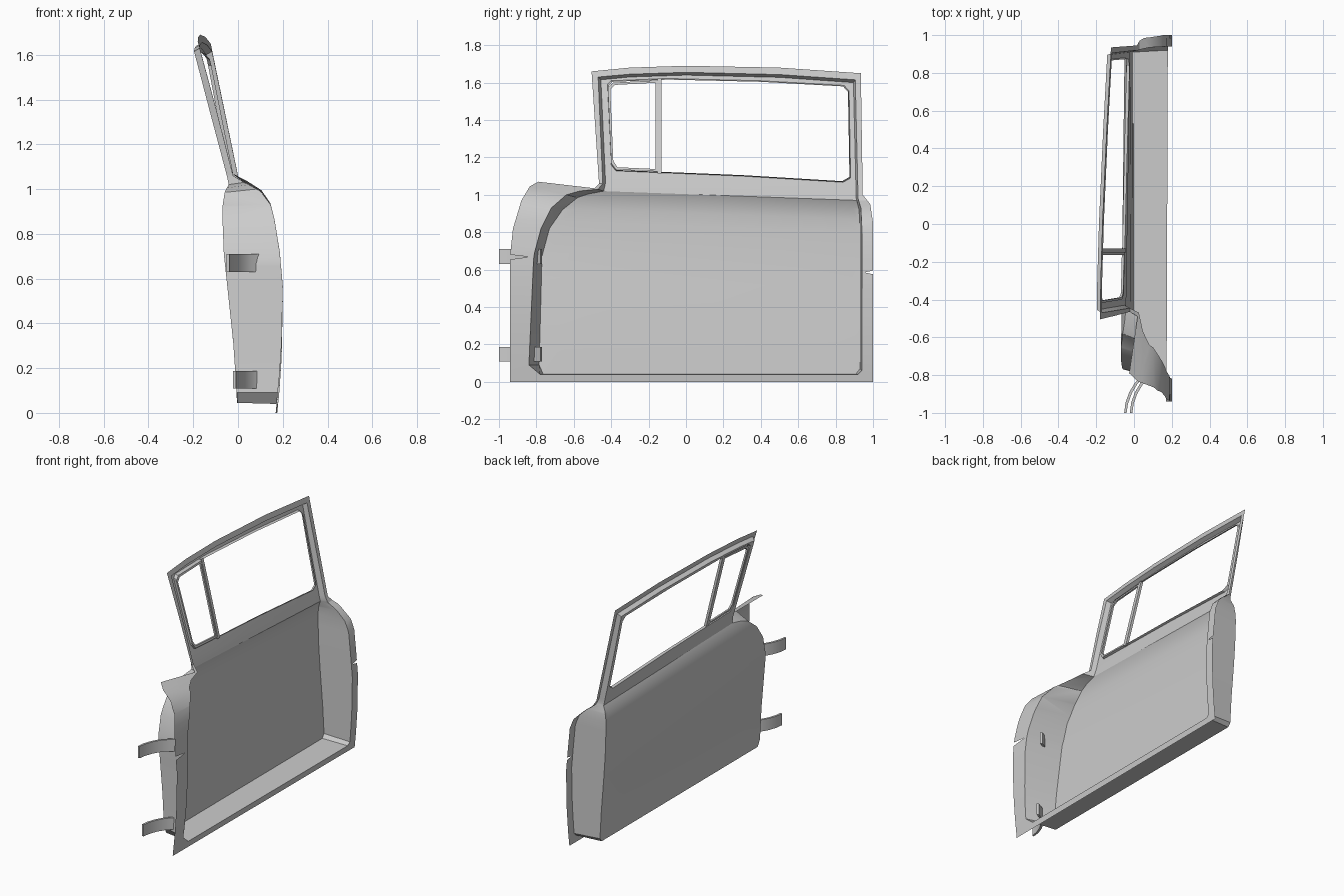
import bpy, bmesh
from mathutils import Vector

if "Cube" in bpy.data.objects:
    bpy.data.objects.remove(bpy.data.objects["Cube"])

# Cross-section of the door: x of inner panel and outer flange at each height, front and rear end
LEVELS = [0, .15, .3, .55, .7, .85, .92, .98, 1.02, 1.06, 1.35, 1.63]
INNER_F = [0, -.01, -.02, -.045, -.06, -.066, -.066, -.058, -.042, -.05, -.127, -.2]
INNER_R = [0, -.007, -.015, -.035, -.045, -.05, -.05, -.04, -.02, -.028, -.085, -.137]
OUTER_F = [.17, .185, .195, .2, .187, .165, .145, .1, .04, -.022, -.095, -.17]
OUTER_R = [.17, .185, .195, .2, .187, .172, .145, .085, .03, .01, -.05, -.108]
SLOPE = .0365                                   # belt line falls towards the rear


def lookup(table, z):
    i = 0
    while i < len(LEVELS) - 2 and z > LEVELS[i + 1]:
        i += 1
    f = (z - LEVELS[i]) / (LEVELS[i + 1] - LEVELS[i])
    return table[i] + (table[i + 1] - table[i]) * f


def door_x(t, y, z):
    """t = 0 on the inner panel, t = 1 on the outer flange"""
    zz = z + SLOPE * (y + .45)
    s = (y + .45) / 1.37
    a = lookup(INNER_F, zz) * (1 - s) + lookup(INNER_R, zz) * s
    b = lookup(OUTER_F, zz) * (1 - s) + lookup(OUTER_R, zz) * s
    return a + (b - a) * t


def loop(bm, t, pts):
    return [bm.verts.new((t, y, z)) for y, z in pts]


def band(bm, a, b):
    n = len(a)
    for i in range(n):
        j = (i + 1) % n
        bm.faces.new((a[i], a[j], b[j], b[i]))


def finish(bm, name, mapped=True):
    if mapped:                                  # slice at section heights, then bend to shape
        for z in LEVELS[1:-1]:
            bmesh.ops.bisect_plane(bm, geom=bm.verts[:] + bm.edges[:] + bm.faces[:], dist=1e-5,
                                   plane_co=(0, -.45, z), plane_no=(0, SLOPE, 1))
        for v in bm.verts:
            v.co.x = door_x(*v.co)
    bmesh.ops.recalc_face_normals(bm, faces=bm.faces[:])
    me = bpy.data.meshes.new(name)
    bm.to_mesh(me)
    bm.free()
    ob = bpy.data.objects.new(name, me)
    bpy.context.collection.objects.link(ob)
    bpy.ops.object.select_all(action='DESELECT')
    ob.select_set(True)
    bpy.context.view_layer.objects.active = ob
    bpy.ops.object.shade_smooth_by_angle(angle=.45)
    return ob


# Door outline, (y, z) of flange rim, flange root and panel edge
OUTLINE = [
    (-.94, 0, -.78, .04, -.765, .045),
    (-.94, .06, -.84, .09, -.785, .09),
    (-.94, .655, -.815, .655, -.77, .66),
    (-.84, .668, -.813, .668, -.77, .67),       # front slit
    (-.94, .68, -.81, .69, -.765, .69),
    (-.925, .82, -.775, .82, -.73, .82),
    (-.88, .97, -.72, .93, -.66, .92),
    (-.835, 1.045, -.64, 1.0, -.58, .985),
    (-.79, 1.07, -.57, 1.02, -.52, 1.005),
    (-.49, 1.035, -.47, 1.03, -.44, 1.02),
    (-.465, 1.06, -.445, 1.06, -.43, 1.065),
    (-.505, 1.66, -.47, 1.63, -.455, 1.615),    # window frame
    (-.3, 1.68, -.3, 1.645, -.3, 1.63),
    (0, 1.69, 0, 1.655, 0, 1.64),
    (.5, 1.68, .5, 1.643, .5, 1.628),
    (.935, 1.65, .905, 1.615, .895, 1.6),
    (.945, 1.0, .92, .98, .91, .98),
    (.985, .95, .935, .93, .925, .92),
    (1, .85, .94, .83, .93, .83),
    (1, .595, .94, .595, .93, .595),
    (.955, .585, .94, .585, .93, .585),         # rear slit
    (1, .575, .94, .575, .93, .575),
    (1, .05, .94, .06, .93, .07),
    (1, 0, .92, .04, .91, .045),
]
OPENING = [(-.42, 1.59), (-.4, 1.16), (-.375, 1.128), (.3, 1.1), (.84, 1.067), (.88, 1.09),
           (.872, 1.555), (.845, 1.585), (.4, 1.61), (-.1, 1.622), (-.4, 1.61)]


def inset(pts, d):
    cy = (min(p[0] for p in pts) + max(p[0] for p in pts)) / 2
    cz = (min(p[1] for p in pts) + max(p[1] for p in pts)) / 2
    hy = max(abs(p[0] - cy) for p in pts)
    hz = max(abs(p[1] - cz) for p in pts)
    return [(cy + (y - cy) * (1 - d / hy), cz + (z - cz) * (1 - d / hz)) for y, z in pts]


# Door shell: flange, side walls, window rim, inner panel with opening
bm = bmesh.new()
rim = loop(bm, 1, [r[0:2] for r in OUTLINE])
root = loop(bm, 1, [r[2:4] for r in OUTLINE])
edge = loop(bm, 0, [r[4:6] for r in OUTLINE])
band(bm, rim, root)
band(bm, root, edge)
hole = loop(bm, 0, OPENING)
band(bm, hole, loop(bm, .5, inset(OPENING, .006)))
fill = [bm.edges.get((l[i - 1], l[i])) for l in (edge, hole) for i in range(len(l))]
bmesh.ops.triangle_fill(bm, edges=fill, use_beauty=True, normal=Vector((1, 0, 0)))
finish(bm, "door_shell")

# Window divider bar
bm = bmesh.new()
bar = [(-.152, 1.115), (-.13, 1.115), (-.13, 1.622), (-.152, 1.622)]
a, b = loop(bm, .05, bar), loop(bm, .6, bar)
band(bm, a, b)
bm.faces.new(a)
bm.faces.new(b)
finish(bm, "window_divider")

# Seal around the small front pane
bm = bmesh.new()
pane = [(-.418, 1.575), (-.4, 1.17), (-.375, 1.135), (-.15, 1.125), (-.15, 1.612), (-.39, 1.6)]
small = inset(pane, .013)
rings = [loop(bm, .1, pane), loop(bm, .5, pane), loop(bm, .5, small), loop(bm, .1, small)]
for i in range(4):
    band(bm, rings[i - 1], rings[i])
finish(bm, "front_pane_seal")

# Curved hinge straps
PATH = [(-.052, -1), (-.045, -.945), (-.025, -.89), (.005, -.84), (.045, -.8), (.1, -.77)]
for name, dx, z0, z1 in (("upper_hinge", 0, .63, .71), ("lower_hinge", .03, .108, .187)):
    bm = bmesh.new()
    secs = []
    for x, y in PATH:
        x += dx
        secs.append([bm.verts.new(c) for c in ((x, y, z0), (x + .013, y - .007 * (y > -.99), z0),
                                               (x + .013, y - .007 * (y > -.99), z1), (x, y, z1))])
    for s0, s1 in zip(secs, secs[1:]):
        band(bm, s0, s1)
    bm.faces.new(secs[0])
    bm.faces.new(secs[-1])
    finish(bm, name, mapped=False)
